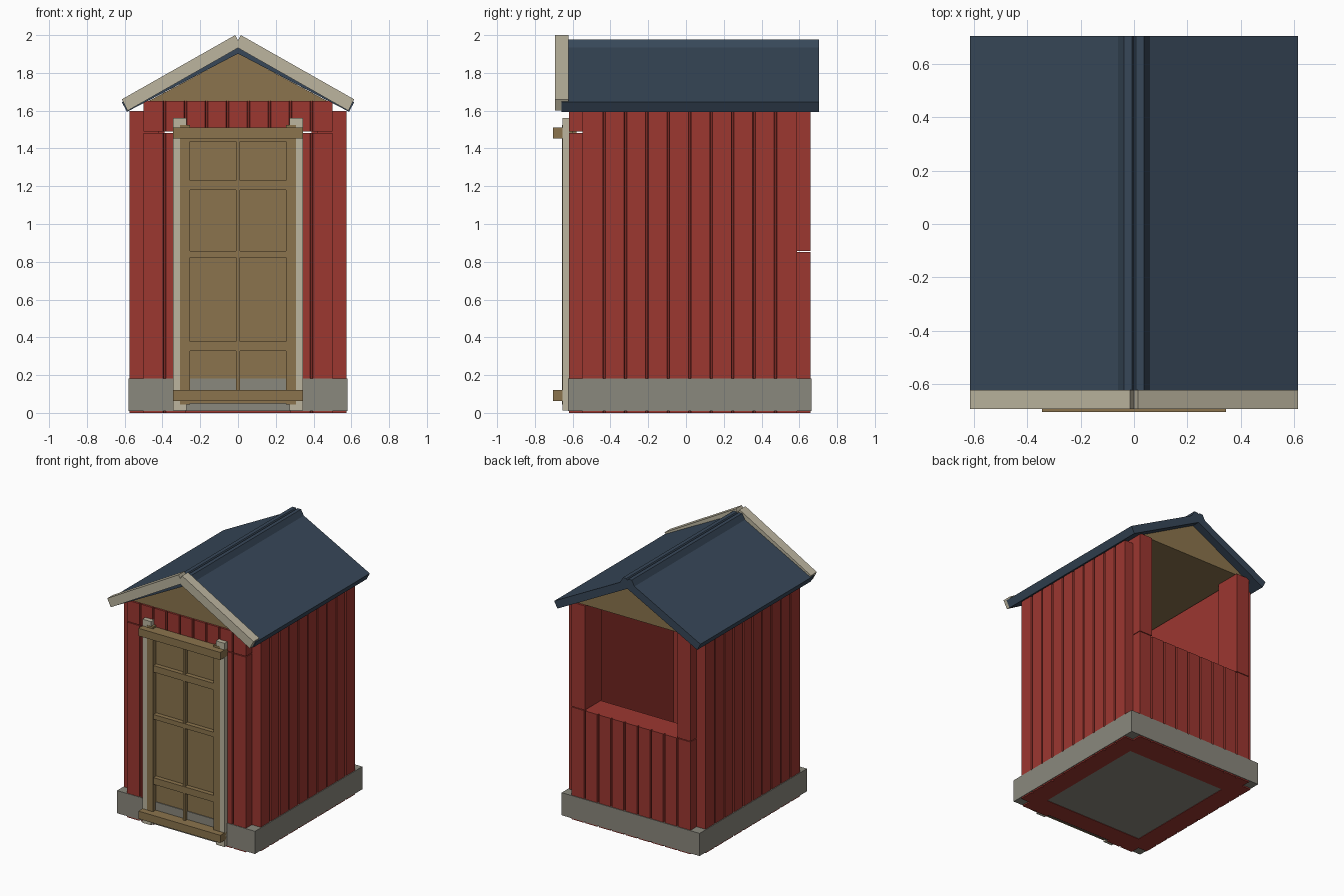
import bpy, bmesh

if "Cube" in bpy.data.objects:
    bpy.data.objects.remove(bpy.data.objects["Cube"])


def srgb(h):
    out = []
    for i in (0, 2, 4):
        c = int(h[i:i + 2], 16) / 255
        out.append(c / 12.92 if c <= 0.04045 else ((c + 0.055) / 1.055) ** 2.4)
    return (*out, 1.0)


def material(name, h):
    m = bpy.data.materials.new(name)
    m.diffuse_color = srgb(h)
    m.use_nodes = True
    m.node_tree.nodes["Principled BSDF"].inputs["Base Color"].default_value = m.diffuse_color
    return m


RED = material("barn_red", "9c3730")
TAN = material("tan_wood", "8b744d")
GREY = material("stone_grey", "8a887d")
CREAM = material("cream_trim", "bcb59f")
NAVY = material("navy_roof", "374758")


def prism(name, pts, axis, a, b, mat):
    """Extrude a closed profile: axis 'y' takes (x, z), axis 'z' takes (x, y)."""
    bm = bmesh.new()

    def place(p, t):
        return (p[0], t, p[1]) if axis == 'y' else (p[0], p[1], t)

    lo = [bm.verts.new(place(p, a)) for p in pts]
    hi = [bm.verts.new(place(p, b)) for p in pts]
    bm.faces.new(lo)
    bm.faces.new(hi)
    n = len(pts)
    for i in range(n):
        j = (i + 1) % n
        bm.faces.new((lo[i], lo[j], hi[j], hi[i]))
    bmesh.ops.recalc_face_normals(bm, faces=bm.faces)
    me = bpy.data.meshes.new(name)
    bm.to_mesh(me)
    bm.free()
    me.materials.append(mat)
    ob = bpy.data.objects.new(name, me)
    bpy.context.collection.objects.link(ob)
    return ob


def box(name, x, y, z, mat):
    return prism(name, [(x[0], y[0]), (x[1], y[0]), (x[1], y[1]), (x[0], y[1])],
                 'z', z[0], z[1], mat)


def siding(name, run, start, end, count, outer, inner, z0, z1):
    """Wall of vertical boards with grooves on its outer face, along x or y."""
    d = 0.014 if inner > outer else -0.014
    pts = [(start, inner), (start, outer)]
    for i in range(1, count):
        t = start + (end - start) * i / count
        pts += [(t - 0.007, outer), (t - 0.004, outer + d),
                (t + 0.004, outer + d), (t + 0.007, outer)]
    pts += [(end, outer), (end, inner)]
    if run == 'y':
        pts = [(q, p) for p, q in pts]
    return prism(name, pts, 'z', z0, z1, RED)


TOP = 1.65
X_END, Y_FRONT, Y_BACK = 0.5, -0.547, 0.587
BOARD = 2 * X_END / 9

# Side walls, front wall pieces and back wall pieces beside the openings
for s, side in ((-1, "left"), (1, "right")):
    siding(f"{side}_wall", 'y', Y_FRONT, Y_BACK, 10, s * 0.575, s * 0.42, 0, 1.597)
    box(f"{side}_wall_core", sorted((s * 0.42, s * X_END)), (Y_FRONT, Y_BACK), (0.02, 1.63), RED)
    a, b = sorted((s * X_END, s * (X_END - 2 * BOARD)))
    siding(f"front_wall_{side}", 'x', a, b, 2, -0.62, -0.45, 0, 1.483)
    a, b = sorted((s * X_END, s * (X_END - BOARD)))
    siding(f"back_wall_upper_{side}", 'x', a, b, 1, 0.66, 0.46, 0.858, TOP)
siding("front_wall_header", 'x', -X_END, X_END, 9, -0.62, -0.45, 1.489, TOP)
siding("back_wall_lower", 'x', -X_END, X_END, 9, 0.66, 0.46, 0, 0.853)
box("front_threshold", (-0.3, 0.3), (-0.6, -0.45), (0, 0.15), RED)

# Floor slab and base skirt
box("floor", (-0.43, 0.43), (-0.46, 0.47), (0.003, 0.1), GREY)
box("skirt_front", (-0.58, 0.58), (-0.624, -0.54), (0.01, 0.182), GREY)
box("skirt_back", (-0.58, 0.58), (0.58, 0.665), (0.01, 0.182), GREY)
for s, side in ((-1, "left"), (1, "right")):
    box(f"skirt_{side}", sorted((s * 0.5, s * 0.58)), (-0.54, 0.58), (0.01, 0.182), GREY)

# Gable block with flat ceiling
prism("gable_block", [(-0.475, TOP), (0.475, TOP), (0, 1.903)], 'y', -0.605, 0.645, TAN)

# Roof slabs and ridge cap
roof = [(0, 1.967), (0.615, 1.645), (0.588, 1.594), (0, 1.902)]
barge = [(0, 1.973), (0.015, 2.0), (0.615, 1.66), (0.584, 1.6), (0, 1.932)]
for s, side in ((-1, "left"), (1, "right")):
    prism(f"roof_{side}", [(s * x, z) for x, z in roof], 'y', -0.66, 0.705, NAVY)
    prism(f"bargeboard_{side}", [(s * x, z) for x, z in barge], 'y', -0.693, -0.622, CREAM)
cap = [(0.008, 1.978), (0.037, 1.978), (0.062, 1.932)]
prism("ridge_cap", [(0, 1.966)] + cap + [(0, 1.95)] + [(-x, z) for x, z in reversed(cap)],
      'y', -0.622, 0.705, NAVY)

# Door frame posts and cross bars
for s, side in ((-1, "left"), (1, "right")):
    box(f"door_post_{side}", sorted((s * 0.272, s * 0.345)), (-0.655, -0.615), (0.012, 1.56), CREAM)
    box(f"door_stile_{side}", sorted((s * 0.255, s * 0.307)), (-0.657, -0.6), (0.045, 1.525), TAN)
box("door_bar_top", (-0.345, 0.345), (-0.705, -0.62), (1.452, 1.51), TAN)
box("door_bar_bottom", (-0.345, 0.345), (-0.705, -0.62), (0.062, 0.12), TAN)

# Door panel, rails and centre mullion
box("door_panel", (-0.29, 0.29), (-0.618, -0.58), (0.15, 1.5), TAN)
for i, z in enumerate(((0.05, 0.118), (0.327, 0.378), (0.822, 0.858), (1.23, 1.18), (1.437, 1.505))):
    box(f"door_rail_{i}", (-0.256, 0.256), (-0.652, -0.61), sorted(z), TAN)
box("door_mullion", (-0.01, 0.01), (-0.649, -0.61), (0.1, 1.46), TAN)
